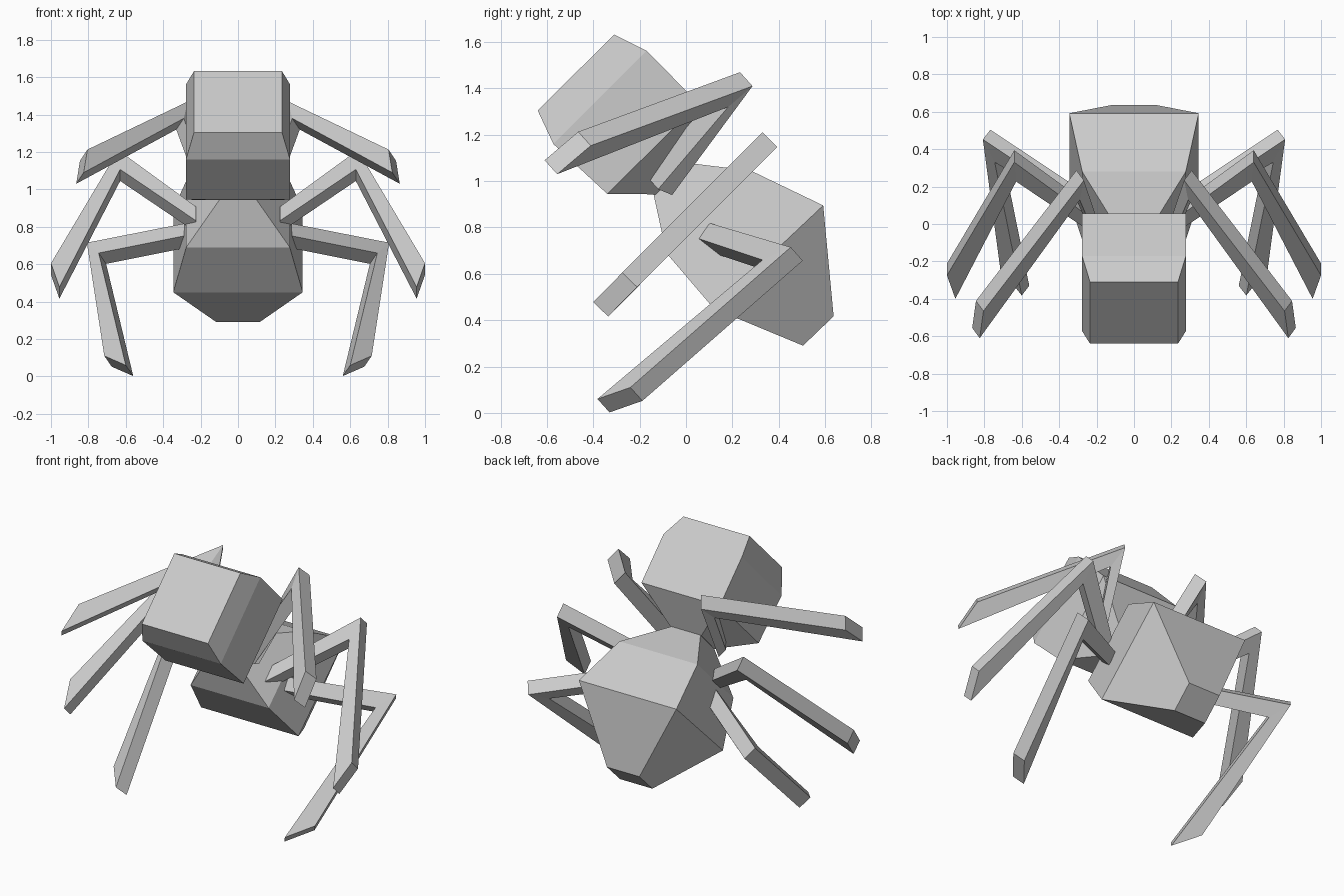
import bpy, bmesh
from mathutils import Vector

if "Cube" in bpy.data.objects:
    bpy.data.objects.remove(bpy.data.objects["Cube"])


def loft(name, rings):
    """Skin a list of four-cornered rings and cap both ends."""
    bm = bmesh.new()
    loops = [[bm.verts.new(p) for p in ring] for ring in rings]
    for a, b in zip(loops, loops[1:]):
        for i in range(4):
            j = (i + 1) % 4
            bm.faces.new((a[i], a[j], b[j], b[i]))
    bm.faces.new(loops[0])
    bm.faces.new(loops[-1])
    bmesh.ops.recalc_face_normals(bm, faces=bm.faces)
    mesh = bpy.data.meshes.new(name)
    bm.to_mesh(mesh)
    bm.free()
    ob = bpy.data.objects.new(name, mesh)
    bpy.context.collection.objects.link(ob)
    return ob


def section(w, low, high):
    """Tilted rectangle of half width w between two (y, z) points."""
    return [(-w, *low), (w, *low), (w, *high), (-w, *high)]


# Head: bevelled front, straight box, tapering back to the waist
loft("head", [
    section(0.235, (-0.64, 1.305), (-0.31, 1.632)),
    section(0.278, (-0.572, 1.16), (-0.17, 1.562)),
    section(0.278, (-0.34, 0.945), (0.055, 1.335)),
    section(0.11, (-0.13, 0.943), (0.0, 1.078)),
])

# Abdomen: flares out from the waist, then closes to a small rear face
loft("abdomen", [
    section(0.10, (-0.14, 0.943), (-0.005, 1.08)),
    section(0.277, (-0.085, 0.69), (0.28, 1.045)),
    section(0.346, (0.12, 0.45), (0.592, 0.895)),
    section(0.115, (0.505, 0.29), (0.637, 0.417)),
])

# Legs: thickness vector, then (outer, inner) edge points at hip, knee, foot
legs = {
    "front_leg": ((0.04, 0.054, -0.06), [
        ((0.15, -0.114, 1.0), (0.16, -0.174, 1.025)),
        ((0.268, 0.233, 1.47), (0.29, 0.128, 1.38)),
        ((0.805, -0.465, 1.213), (0.825, -0.61, 1.09))]),
    "middle_leg": ((0.0, 0.064, -0.062), [
        ((0.225, 0.028, 0.908), (0.225, -0.047, 0.833)),
        ((0.64, 0.33, 1.21), (0.63, 0.227, 1.107)),
        ((1.0, -0.275, 0.605), (0.955, -0.40, 0.478))]),
    "rear_leg": ((-0.04, 0.052, -0.058), [
        ((0.225, 0.065, 0.83), (0.22, 0.015, 0.765)),
        ((0.808, 0.452, 0.715), (0.745, 0.33, 0.66)),
        ((0.715, -0.24, 0.11), (0.60, -0.382, 0.06))]),
}
for name, (thick, pairs) in legs.items():
    t = Vector(thick)
    for side, sx in (("right", 1), ("left", -1)):
        rings = []
        for outer, inner in pairs:
            o, i = Vector(outer), Vector(inner)
            rings.append([(p.x * sx, p.y, p.z) for p in (o, i, i + t, o + t)])
        loft(f"{name}_{side}", rings)
